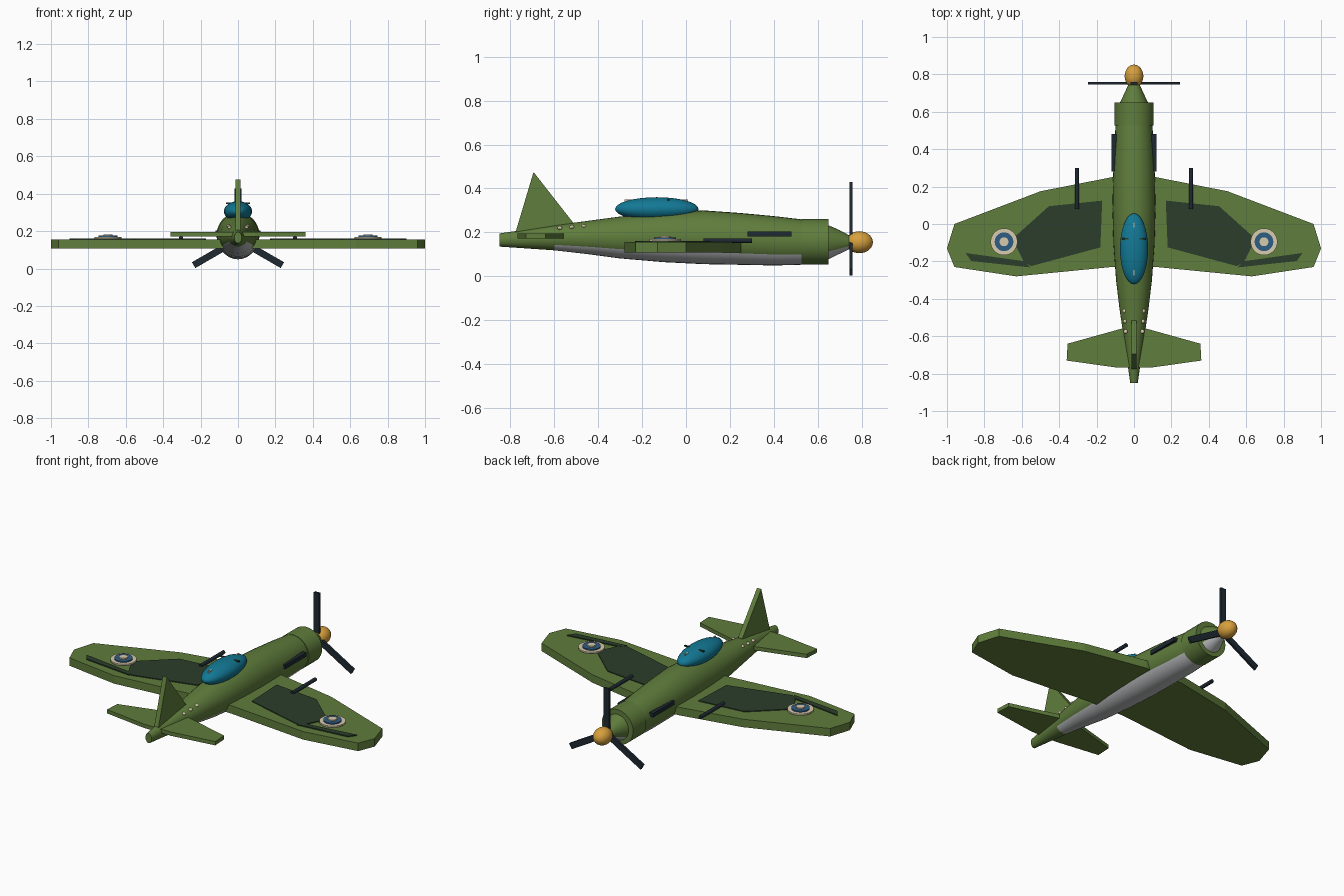
import bpy, bmesh
from math import sin, cos, pi, radians
from mathutils import Matrix, Vector

cube = bpy.data.objects.get("Cube")
if cube:
    bpy.data.objects.remove(cube, do_unlink=True)


def material(name, r, g, b):
    m = bpy.data.materials.new(name)
    m.use_nodes = True
    m.diffuse_color = (r, g, b, 1)
    m.node_tree.nodes["Principled BSDF"].inputs["Base Color"].default_value = (r, g, b, 1)
    return m


GREEN = material("olive green", .115, .205, .045)
DARK = material("dark camouflage green", .025, .048, .024)
BLACK = material("gunmetal", .013, .022, .032)
GLASS = material("teal glass", .006, .19, .30)
YELLOW = material("spinner yellow", .68, .35, .045)
CREAM = material("cream", .69, .60, .42)
GREY = material("belly grey", .50, .51, .52)
BLUE = material("roundel blue", .028, .11, .23)


def finish(bm, name, *mats, smooth=False):
    bmesh.ops.recalc_face_normals(bm, faces=bm.faces)
    mesh = bpy.data.meshes.new(name)
    bm.to_mesh(mesh)
    bm.free()
    for m in mats:
        mesh.materials.append(m)
    ob = bpy.data.objects.new(name, mesh)
    bpy.context.collection.objects.link(ob)
    if smooth:
        bpy.ops.object.select_all(action='DESELECT')
        ob.select_set(True)
        bpy.context.view_layer.objects.active = ob
        bpy.ops.object.shade_smooth_by_angle(angle=radians(35))
    return ob


def prism(name, points, depth, mat):
    """Extrude a flat outline of 3D points along the depth vector."""
    bm = bmesh.new()
    face = bm.faces.new([bm.verts.new(p) for p in points])
    out = bmesh.ops.extrude_face_region(bm, geom=[face])
    top = [v for v in out["geom"] if isinstance(v, bmesh.types.BMVert)]
    bmesh.ops.translate(bm, verts=top, vec=depth)
    return finish(bm, name, mat)


def slab(name, outline, z0, z1, mat):
    return prism(name, [(x, y, z0) for x, y in outline], (0, 0, z1 - z0), mat)


def both(half):
    return half + [(-x, y) for x, y in reversed(half)]


def box(name, centre, size, mat, turn=Matrix()):
    bm = bmesh.new()
    m = turn @ Matrix.Translation(centre) @ Matrix.Diagonal((*size, 1))
    bmesh.ops.create_cube(bm, size=1, matrix=m)
    return finish(bm, name, mat)


def ball(name, centre, radii, mat, u=32, v=16):
    bm = bmesh.new()
    m = Matrix.Translation(centre) @ Matrix.Diagonal((*radii, 1)) @ Matrix.Rotation(pi / 2, 4, 'X')
    bmesh.ops.create_uvsphere(bm, u_segments=u, v_segments=v, radius=1, matrix=m)
    return finish(bm, name, mat, smooth=True)


def rod(name, centre, radius, length, mat, sides=32, along_y=False):
    bm = bmesh.new()
    m = Matrix.Translation(centre)
    if along_y:
        m = m @ Matrix.Rotation(pi / 2, 4, 'X')
    bmesh.ops.create_cone(bm, cap_ends=True, segments=sides, radius1=radius,
                          radius2=radius, depth=length, matrix=m)
    return finish(bm, name, mat, smooth=True)


# Fuselage: lofted ellipses given as (y, half width, bottom, top)
SECTIONS = [(-.85, .02, .135, .195), (-.6, .056, .118, .232), (-.45, .078, .101, .252),
            (-.3, .096, .081, .272), (-.1, .110, .064, .292), (.08, .115, .055, .30),
            (.25, .112, .052, .288), (.4, .106, .049, .274), (.52, .099, .052, .260),
            (.62, .085, .065, .245), (.65, .074, .078, .232), (.70, .051, .102, .210),
            (.75, .028, .127, .183)]
SIDES = 32
bm = bmesh.new()
rings = []
for y, w, lo, hi in SECTIONS:
    rings.append([bm.verts.new((w * cos(a), y, (lo + hi) / 2 + (hi - lo) / 2 * sin(a)))
                  for a in (2 * pi * i / SIDES for i in range(SIDES))])
belly = range(SIDES // 2 + 3, SIDES - 3)
for k, (r, s) in enumerate(zip(rings, rings[1:])):
    for i in range(SIDES):
        j = (i + 1) % SIDES
        f = bm.faces.new((r[i], r[j], s[j], s[i]))
        f.material_index = int(k > 0 and i in belly)
bm.faces.new(rings[0])
bm.faces.new(rings[-1])
finish(bm, "fuselage", GREEN, GREY, smooth=True)

# Engine cowling, spinner and three propeller blades
rod("cowling", (0, .588, .157), .104, .125, GREEN, along_y=True)
HUB = Vector((0, .755, .155))
ball("spinner", (0, .79, .155), (.05, .062, .05), YELLOW)
for n in range(3):
    turn = Matrix.Translation(HUB) @ Matrix.Rotation(n * 2 * pi / 3, 4, 'Y')
    box(f"propeller_blade_{n + 1}", (0, -.003, .137), (.036, .014, .274), BLACK, turn)

# Wings, tailplane and fin
slab("wing", both([(.12, .25), (.5, .175), (.96, 0), (1, -.13), (.96, -.23),
                   (.63, -.28), (.12, -.23)]), .107, .155, GREEN)
slab("tailplane", both([(.05, -.555), (.355, -.64), (.36, -.73), (.09, -.768)]),
     .172, .195, GREEN)
prism("fin", [(-.014, -.78, .19), (-.014, -.695, .475), (-.014, -.515, .245),
              (-.014, -.515, .19)], (.028, 0, 0), GREEN)

# Canopy with thin frame bars
ball("canopy", (0, -.133, .306), (.075, .19, .054), GLASS)
box("canopy_long_bar", (0, -.135, .344), (.008, .29, .010), CREAM)
box("canopy_cross_bar", (0, -.08, .349), (.13, .008, .008), DARK)

# Paired parts
for side, s in (("left", 1), ("right", -1)):
    camo = [(.17, .125), (.455, .095), (.65, -.08), (.59, -.2), (.55, -.225), (.18, -.125)]
    strip = [(.555, -.232), (.87, -.198), (.9, -.155), (.58, -.2)]
    slab(f"{side}_camouflage_patch", [(s * x, y) for x, y in camo], .154, .160, DARK)
    slab(f"{side}_camouflage_strip", [(s * x, y) for x, y in strip], .154, .161, DARK)
    for ring, radius, z, mat in (("outer", .072, .164, CREAM), ("middle", .05, .171, BLUE),
                                 ("inner", .024, .178, CREAM)):
        rod(f"{side}_roundel_{ring}", (s * .695, -.095, z), radius, .009, mat)
    rod(f"{side}_gun", (s * .305, .19, .162), .011, .22, BLACK, sides=12, along_y=True)
    box(f"{side}_exhaust", (s * .106, .38, .192), (.026, .2, .024), BLACK)
    for n, (x, y) in enumerate(((.05, -.465), (.048, -.52), (.045, -.575))):
        ball(f"{side}_tail_light_{n + 1}", (s * x, y, .228 - .004 * n),
             (.011, .011, .009), CREAM, u=12, v=8)
